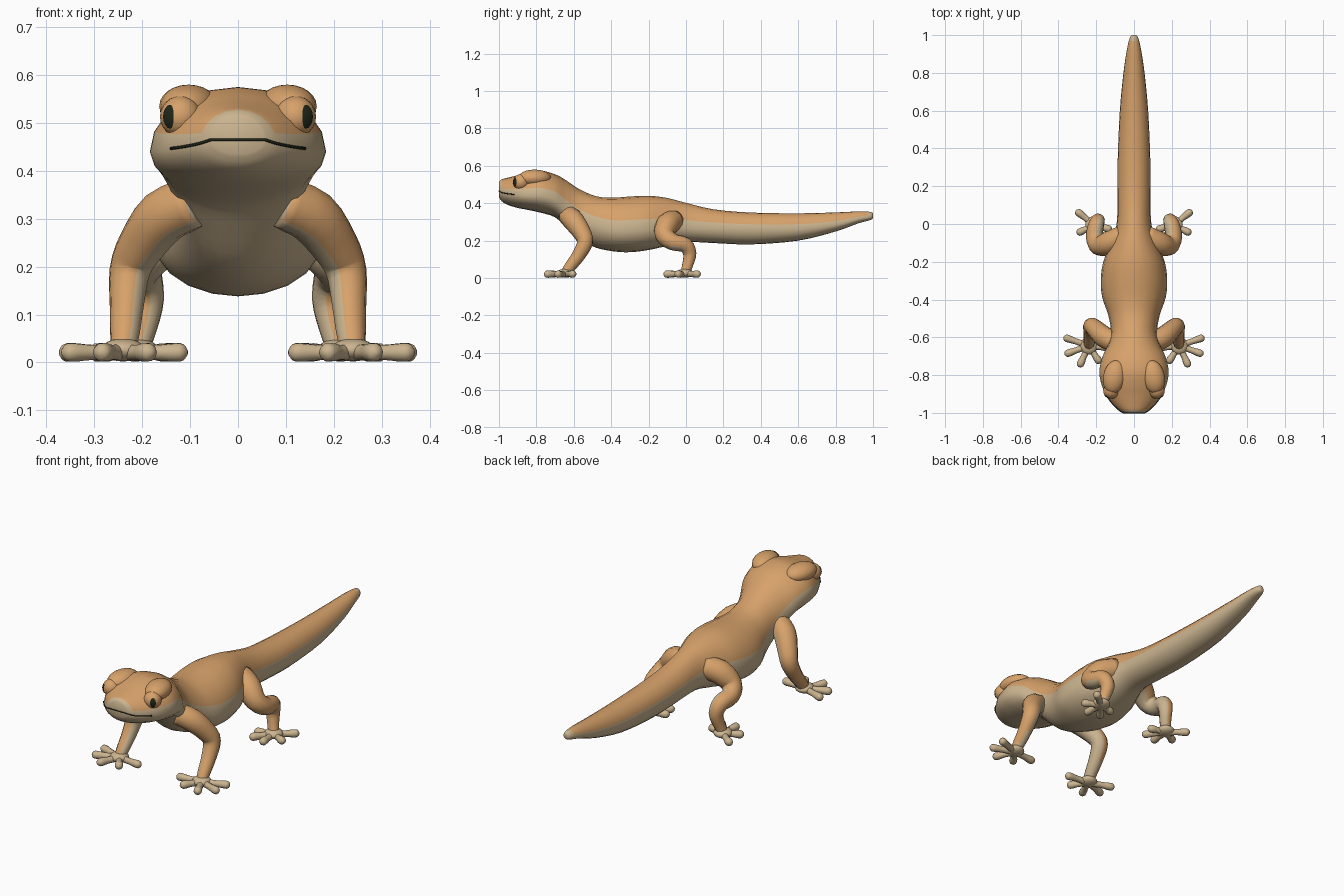
import bpy, bmesh, math
from mathutils import Vector, Matrix

if "Cube" in bpy.data.objects:
    bpy.data.objects.remove(bpy.data.objects["Cube"])


def material(name, rgb):
    m = bpy.data.materials.new(name)
    m.diffuse_color = (*rgb, 1)
    m.use_nodes = True
    m.node_tree.nodes["Principled BSDF"].inputs["Base Color"].default_value = m.diffuse_color
    return m


TAN = material("tan skin", (0.68, 0.36, 0.145))
CREAM = material("cream belly", (0.60, 0.46, 0.28))
DARK = material("dark pupil", (0.015, 0.02, 0.01))


def finish(bm, name, mats, rule=None):
    """Turn a bmesh into a smooth object, colouring faces by rule."""
    bmesh.ops.recalc_face_normals(bm, faces=bm.faces)
    bm.normal_update()
    for f in bm.faces:
        f.smooth = True
        if rule:
            f.material_index = rule(f)
    me = bpy.data.meshes.new(name)
    bm.to_mesh(me)
    bm.free()
    for m in mats:
        me.materials.append(m)
    ob = bpy.data.objects.new(name, me)
    bpy.context.collection.objects.link(ob)
    return ob


def spline(rows, steps):
    """Catmull-Rom interpolation of tuples."""
    out = []
    for i in range(len(rows) - 1):
        p0, p1 = rows[max(i - 1, 0)], rows[i]
        p2, p3 = rows[i + 1], rows[min(i + 2, len(rows) - 1)]
        for k in range(steps):
            t = k / steps
            out.append(tuple(
                0.5 * (2 * b + (c - a) * t + (2 * a - 5 * b + 4 * c - d) * t * t
                       + (3 * b - a - 3 * c + d) * t ** 3)
                for a, b, c, d in zip(p0, p1, p2, p3)))
    out.append(tuple(rows[-1]))
    return out


def loft(rings):
    """Skin a list of point rings and cap both ends."""
    bm = bmesh.new()
    vs = [[bm.verts.new(p) for p in r] for r in rings]
    n = len(rings[0])
    for a, b in zip(vs, vs[1:]):
        for j in range(n):
            k = (j + 1) % n
            bm.faces.new((a[j], a[k], b[k], b[j]))
    bm.faces.new(vs[0])
    bm.faces.new(vs[-1])
    return bm


def tube(rows, sides=10, steps=3):
    """Round tube through rows of (x, y, z, radius)."""
    rows = spline(rows, steps)
    pts = [Vector(r[:3]) for r in rows]
    rings, prev, u = [], None, None
    for i, p in enumerate(pts):
        t = (pts[min(i + 1, len(pts) - 1)] - pts[max(i - 1, 0)]).normalized()
        if prev is None:
            u = t.orthogonal().normalized()
        else:
            u = prev.rotation_difference(t) @ u
        v = t.cross(u)
        prev = t
        rings.append([p + rows[i][3] * (math.cos(a) * u + math.sin(a) * v)
                      for a in (2 * math.pi * j / sides for j in range(sides))])
    return loft(rings)


def ellipsoid(name, loc, radii, mat, rot=0):
    bm = bmesh.new()
    bmesh.ops.create_uvsphere(bm, u_segments=20, v_segments=12, radius=1)
    bm.transform(Matrix.Translation(loc) @ Matrix.Rotation(rot, 4, 'Z')
                 @ Matrix.Diagonal((*radii, 1)))
    return finish(bm, name, [mat])


# Body from snout to tail tip: y, half width, top, bottom, widest height
SECTIONS = [
    (-1.0, .055, .515, .435, .465), (-.985, .08, .528, .41, .457),
    (-.95, .115, .537, .39, .45), (-.90, .150, .55, .375, .445),
    (-.85, .172, .565, .365, .44), (-.78, .184, .575, .35, .44),
    (-.70, .166, .555, .325, .42), (-.64, .138, .522, .27, .37),
    (-.57, .122, .475, .205, .32), (-.48, .137, .437, .162, .28),
    (-.39, .168, .43, .143, .255), (-.30, .176, .436, .138, .255),
    (-.20, .163, .44, .15, .26), (-.10, .122, .428, .172, .27),
    (0, .092, .402, .193, .27), (.15, .088, .367, .187, .265),
    (.35, .086, .35, .18, .26), (.6, .075, .346, .20, .262),
    (.8, .056, .351, .249, .285), (.92, .038, .356, .292, .315),
    (.985, .023, .354, .31, .327), (1.0, .01, .345, .32, .332)]
SEG = 20
sections = spline(SECTIONS, 3)
rings = []
for y, w, top, bot, mid in sections:
    ring = []
    for j in range(SEG):
        a = 2 * math.pi * j / SEG
        h = top - mid if math.sin(a) > 0 else mid - bot
        ring.append(Vector((w * math.cos(a), y, mid + h * math.sin(a))))
    rings.append(ring)


def body_rule(f):
    """Cream snout, tail tip, and everything up to one row above the widest line."""
    c = f.calc_center_median()
    if c.y < -.985 or c.y > .975:
        return 1
    s = min(sections, key=lambda r: abs(r[0] - c.y))
    return 1 if c.z < s[4] + .31 * (s[2] - s[4]) else 0


finish(loft(rings), "body", [TAN, CREAM], body_rule)

# Mouth line follows the widest line around the snout
side = [(w + .001, y, z) for y, w, t, b, z in sections if y < -.91]
mouth = [(-x, y, z, .003) for x, y, z in reversed(side)] + [(x, y, z, .003) for x, y, z in side]
finish(tube(mouth, 6, 1), "mouth_line", [DARK])

# Limb paths for the +x side: x, y, z, radius
FRONT_LEG = [(.09, -.63, .335, .055), (.155, -.60, .305, .057), (.205, -.555, .24, .049),
             (.226, -.54, .19, .043), (.232, -.575, .12, .036), (.236, -.62, .06, .031),
             (.24, -.645, .025, .026)]
BACK_LEG = [(.06, -.06, .31, .055), (.13, -.10, .285, .062), (.185, -.115, .23, .052),
            (.21, -.07, .193, .045), (.20, -.005, .178, .042), (.19, .02, .13, .036),
            (.198, .01, .075, .03), (.212, -.005, .025, .026)]
FRONT_TOES = [(.37, -.60), (.365, -.69), (.29, -.755), (.18, -.735), (.108, -.66)]
BACK_TOES = [(.305, .07), (.30, -.05), (.22, -.118), (.14, -.10), (.12, -.03)]

for s, tag in ((1, "right"), (-1, "left")):
    for kind, path, toes in (("front", FRONT_LEG, FRONT_TOES), ("back", BACK_LEG, BACK_TOES)):
        def leg_rule(f):
            c = f.calc_center_median()
            inner = f.normal.x * s < -.3 or f.normal.z < -.6
            return 1 if inner or c.z < .045 else 0

        finish(tube([(s * x, y, z, r) for x, y, z, r in path], 12),
               f"{kind}_leg_{tag}", [TAN, CREAM], leg_rule)
        # Foot pad and five round-tipped toes
        px, py = path[-1][:2]
        ellipsoid(f"{kind}_foot_{tag}", (s * px, py, .026), (.046, .046, .024), CREAM)
        for i, (tx, ty) in enumerate(toes):
            d = Vector((tx - px, ty - py))
            length = d.length
            d.normalize()
            prof = [(0, .018), (length * .5, .016), (length - .035, .019),
                    (length - .012, .0195), (length - .002, .013), (length + .003, .004)]
            finish(tube([(s * (px + d.x * q), py + d.y * q, .021, r) for q, r in prof], 10, 2),
                   f"{kind}_toe_{i + 1}_{tag}", [CREAM])

    # Brow ridge and eyeball
    ellipsoid(f"brow_{tag}", (s * .103, -.81, .535), (.06, .09, .045), TAN, s * .2)
    R = .043
    eye = Vector((s * .12, -.882, .513))
    ellipsoid(f"eye_{tag}", eye, (R, R, R), TAN)

    # Pupil: oval patch hugging the eyeball
    out = Vector((s * .6, -.8, 0))
    across = Vector((.8, s * .6, 0))
    bm = bmesh.new()
    grid = []
    for k in (.35, .7, 1):
        row = []
        for j in range(16):
            a = 2 * math.pi * j / 16
            u, v = .014 * k * math.cos(a), .025 * k * math.sin(a)
            w = math.sqrt((R + .0015) ** 2 - u * u - v * v)
            row.append(bm.verts.new(eye + across * u + Vector((0, 0, v)) + out * w))
        grid.append(row)
    bm.faces.new(grid[0])
    for a, b in zip(grid, grid[1:]):
        for j in range(16):
            k = (j + 1) % 16
            bm.faces.new((a[j], a[k], b[k], b[j]))
    bmesh.ops.recalc_face_normals(bm, faces=bm.faces)
    bm.normal_update()
    if sum(f.normal.dot(out) for f in bm.faces) < 0:
        bmesh.ops.reverse_faces(bm, faces=bm.faces)
    for f in bm.faces:
        f.smooth = True
    me = bpy.data.meshes.new(f"pupil_{tag}")
    bm.to_mesh(me)
    bm.free()
    me.materials.append(DARK)
    bpy.context.collection.objects.link(bpy.data.objects.new(f"pupil_{tag}", me))
